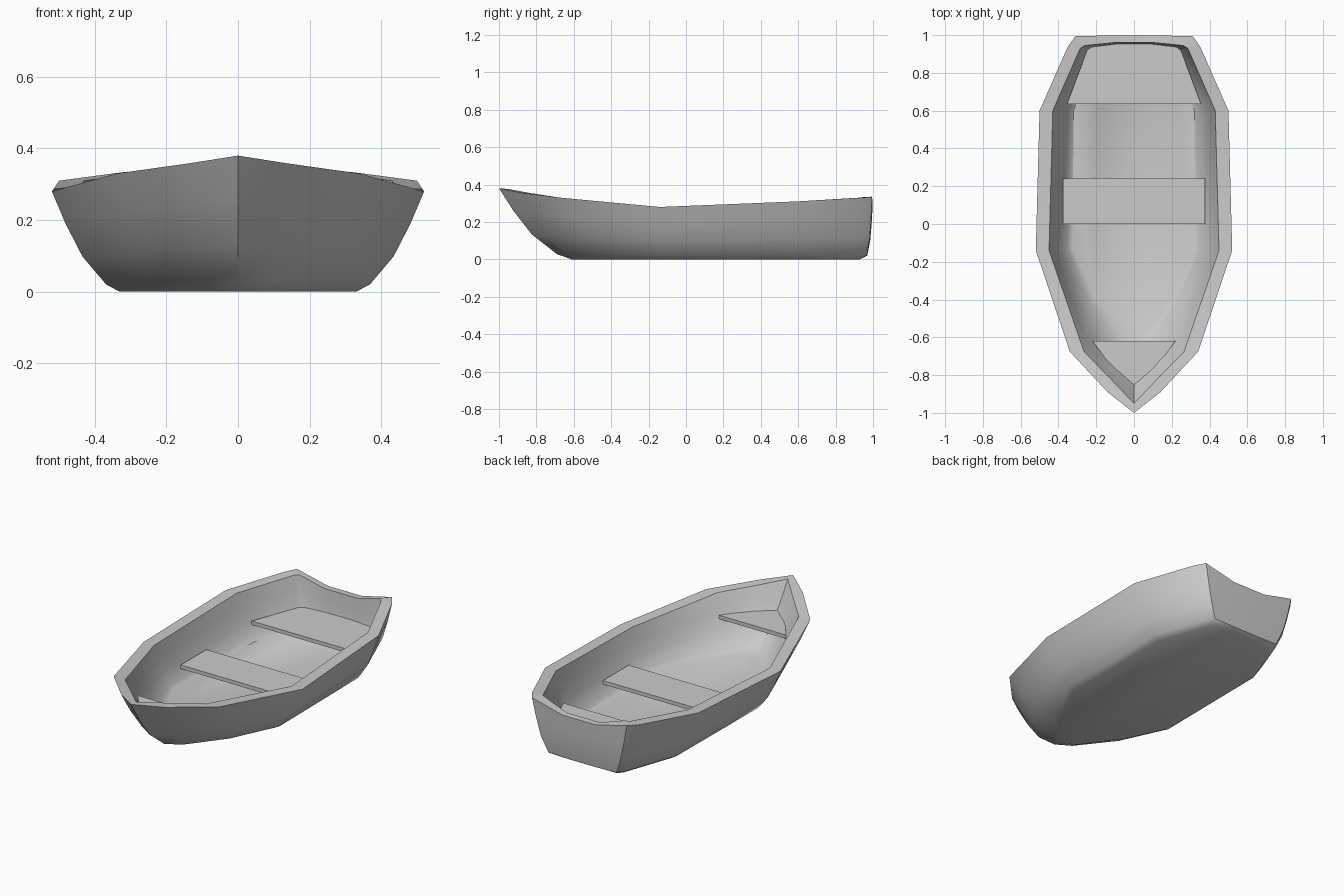
import bpy, bmesh

if "Cube" in bpy.data.objects:
    bpy.data.objects.remove(bpy.data.objects["Cube"])

# Half outlines from bow to transom: rim and flat bottom, outside and inside
OUT_RIM = [(0, -1, .38), (.14, -.89, .358), (.34, -.675, .33), (.52, -.14, .28),
           (.50, .60, .31), (.35, .94, .33), (.31, .995, .335), (.11, .998, .287)]
OUT_LOW = [(0, -.61), (.07, -.57), (.22, -.36), (.33, -.14),
           (.33, .60), (.225, .90), (.20, .93), (.07, .93)]
IN_RIM = [(0, -.95, .376), (.11, -.835, .355), (.265, -.675, .33), (.45, -.14, .28),
          (.43, .60, .31), (.285, .93, .33), (.26, .945, .333), (.11, .96, .287)]
IN_LOW = [(0, -.62), (.07, -.58), (.22, -.36), (.325, -.14),
          (.32, .60), (.20, .87), (.18, .90), (.07, .91)]
# Flare profile: (outward fraction, height fraction)
FLARE = [(0, 0), (.2, .07), (.55, .35), (.8, .68), (1, 1)]
FLOOR = .05


def ring(low, rim, base, t, s):
    half = []
    for (lx, ly), (rx, ry, rz) in zip(low, rim):
        ty = t ** .35 if ry > .9 else t      # transom stands more upright
        half.append((lx + (rx - lx) * t, ly + (ry - ly) * ty, base + (rz - base) * s))
    return half + [(-x, y, z) for x, y, z in reversed(half[1:])]


def finish(name, bm):
    bmesh.ops.recalc_face_normals(bm, faces=bm.faces)
    me = bpy.data.meshes.new(name)
    bm.to_mesh(me)
    bm.free()
    ob = bpy.data.objects.new(name, me)
    bpy.context.collection.objects.link(ob)
    return ob


# Hull: outer skin up to the rim, then inner skin down to the floor
bm = bmesh.new()
rings = [ring(OUT_LOW, OUT_RIM, 0, t, s) for t, s in FLARE]
rings += [ring(IN_LOW, IN_RIM, FLOOR, t, s) for t, s in reversed(FLARE)]
loops = [[bm.verts.new(p) for p in r] for r in rings]
for a, b in zip(loops, loops[1:]):
    for i in range(len(a)):
        j = (i + 1) % len(a)
        bm.faces.new((a[i], a[j], b[j], b[i]))
bm.faces.new(loops[0])
bm.faces.new(loops[-1])
hull = finish("hull", bm)
bpy.context.view_layer.objects.active = hull
hull.select_set(True)
bpy.ops.object.shade_smooth_by_angle(angle=0.6)


# Seats: flat boards from mirrored half outlines
def board(name, half, top, thick=.022):
    pts = half + [(-x, y) for x, y in reversed(half) if x > 0]
    bm = bmesh.new()
    face = bm.faces.new([bm.verts.new((x, y, top)) for x, y in pts])
    ext = bmesh.ops.extrude_face_region(bm, geom=[face])
    verts = [g for g in ext["geom"] if isinstance(g, bmesh.types.BMVert)]
    bmesh.ops.translate(bm, verts=verts, vec=(0, 0, -thick))
    if not any(abs(f.calc_center_median().z - top) < 1e-5 for f in bm.faces):
        bm.faces.new([v for v in bm.verts if abs(v.co.z - top) < 1e-5])
    return finish(name, bm)


board("middle_seat", [(.375, 0), (.375, .24)], .13)
board("stern_seat", [(.355, .635), (.24, .94), (.11, .96)], .153)
board("bow_seat", [(0, -.87), (.07, -.82), (.22, -.62)], .229)
